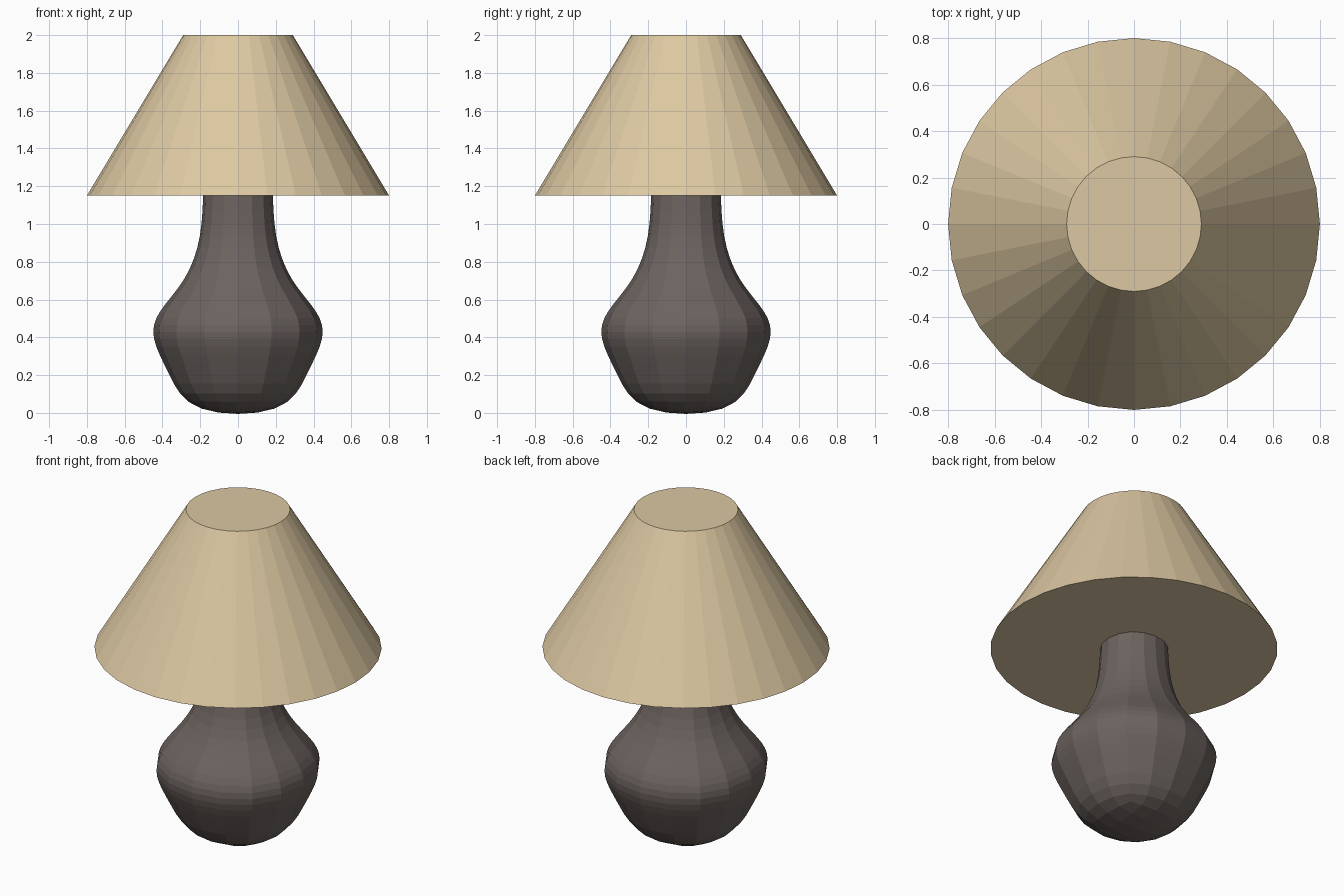
import bpy, bmesh

if "Cube" in bpy.data.objects:
    bpy.data.objects.remove(bpy.data.objects["Cube"])


def material(name, color):
    m = bpy.data.materials.new(name)
    m.diffuse_color = color
    m.use_nodes = True
    m.node_tree.nodes["Principled BSDF"].inputs["Base Color"].default_value = m.diffuse_color
    return m


def add_object(name, bm, mat):
    bmesh.ops.recalc_face_normals(bm, faces=bm.faces[:])
    mesh = bpy.data.meshes.new(name)
    bm.to_mesh(mesh)
    bm.free()
    mesh.materials.append(mat)
    ob = bpy.data.objects.new(name, mesh)
    bpy.context.collection.objects.link(ob)
    return ob


# Lamp base: square cage rings (rounded radius, height), softened by subdivision
RINGS = [(0.26, -0.025), (0.37, 0.22), (0.465, 0.40), (0.435, 0.53),
         (0.27, 0.70), (0.19, 0.93), (0.183, 1.20), (0.18, 1.50)]
bm = bmesh.new()
loops = []
for r, z in RINGS:
    h = r * 48 / 44  # cage half-width that rounds down to r
    loops.append([bm.verts.new((sx * h, sy * h, z))
                  for sx, sy in ((-1, -1), (1, -1), (1, 1), (-1, 1))])
for a, b in zip(loops, loops[1:]):
    for i in range(4):
        j = (i + 1) % 4
        bm.faces.new((a[i], a[j], b[j], b[i]))
bm.faces.new(loops[0][::-1])
bm.faces.new(loops[-1])
base = add_object("lamp_base", bm, material("dark_ceramic", (0.15, 0.125, 0.115, 1)))
sub = base.modifiers.new("soften", 'SUBSURF')
sub.levels = sub.render_levels = 2

# Lampshade: flat-sided closed cone
bm = bmesh.new()
bmesh.ops.create_cone(bm, cap_ends=True, segments=32,
                      radius1=0.80, radius2=0.29, depth=0.85)
bmesh.ops.translate(bm, verts=bm.verts[:], vec=(0, 0, 1.575))
add_object("lamp_shade", bm, material("shade_fabric", (0.72, 0.58, 0.36, 1)))
